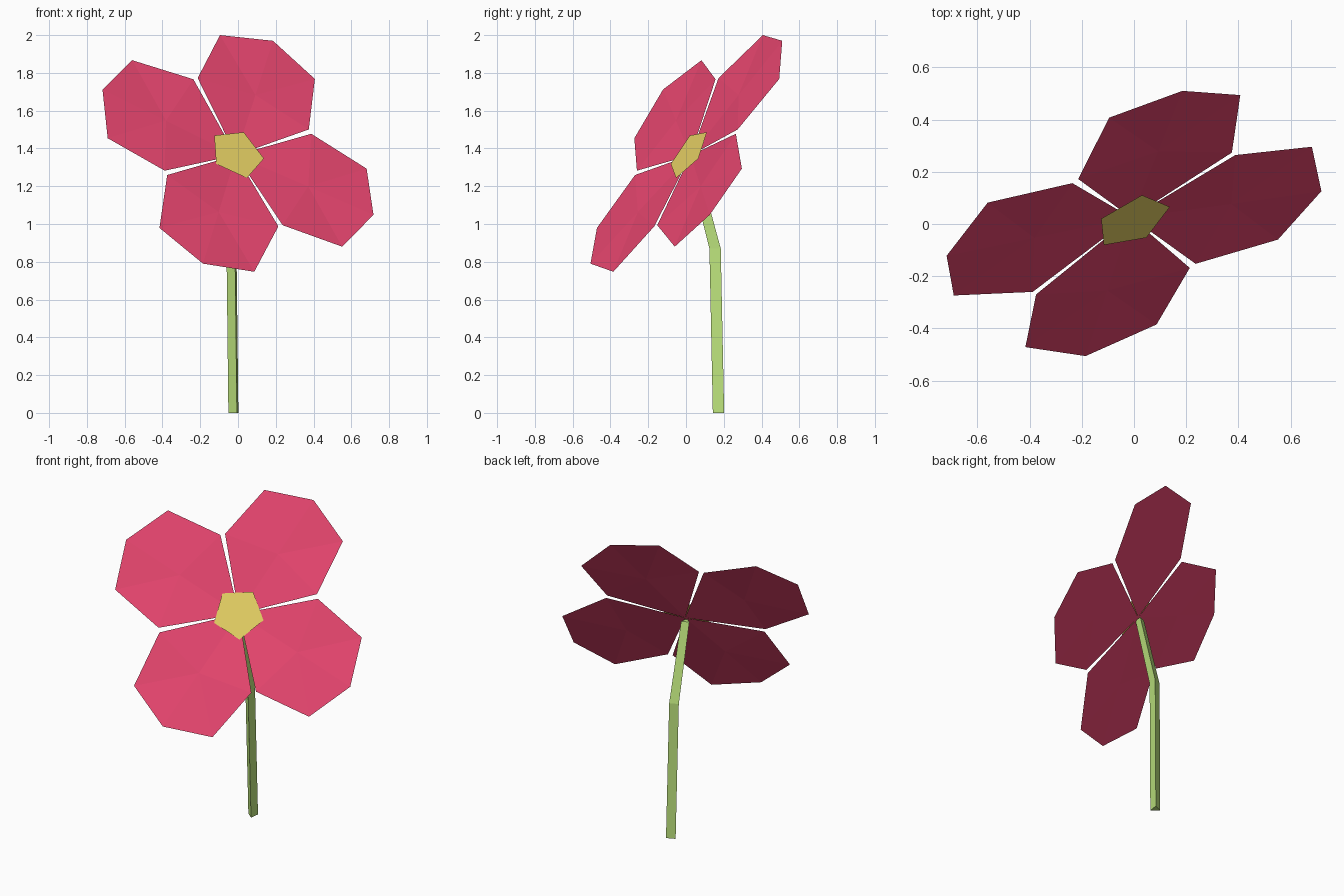
import bpy
import math
from mathutils import Matrix, Vector

if "Cube" in bpy.data.objects:
    bpy.data.objects.remove(bpy.data.objects["Cube"])


def material(name, rgb):
    m = bpy.data.materials.new(name)
    m.diffuse_color = (*rgb, 1)
    m.use_nodes = True
    m.node_tree.nodes["Principled BSDF"].inputs["Base Color"].default_value = m.diffuse_color
    return m


PINK = material("petal pink", (0.815, 0.062, 0.162))
YELLOW = material("centre yellow", (0.79, 0.63, 0.127))
GREEN = material("stem green", (0.505, 0.77, 0.205))


def make(name, verts, faces, mat):
    me = bpy.data.meshes.new(name)
    me.from_pydata([tuple(v) for v in verts], [], faces)
    me.materials.append(mat)
    ob = bpy.data.objects.new(name, me)
    bpy.context.collection.objects.link(ob)
    return ob


# Tilted frame of the blossom: u points along the upper petal, n out of its face
n = Vector((0.377, -0.757, 0.533)).normalized()
u = Vector((0.2315, 0.6345, 0.737))
u = (u - n * u.dot(n)).normalized()
v = n.cross(u)
origin = Vector((0, 0.002, 1.38))
frame = Matrix((u, v, n)).transposed()


def place(p, turn=0.0):
    return origin + frame @ (Matrix.Rotation(turn, 3, 'Z') @ Vector(p))


# Petals: one nearly flat hexagon, turned four times
PETAL = [(0, 0, -0.03), (0.348, -0.328, 0), (0.692, -0.28, -0.012), (0.80, 0, 0),
         (0.692, 0.28, -0.012), (0.348, 0.328, 0), (0.42, 0, -0.013)]
for i in range(4):
    make(f"petal_{i + 1}", [place(p, i * math.pi / 2) for p in PETAL],
         [(k, (k + 1) % 6, 6) for k in range(6)], PINK)

# Flower centre: flat pentagon lying on the petals
ring = [(math.cos(k * math.tau / 5), math.sin(k * math.tau / 5)) for k in range(5)]
make("flower_centre", [place((0.154 * c, 0.154 * s, -0.014)) for c, s in ring],
     [(0, 1, 2, 3, 4)], YELLOW)

# Stem: bent three-sided rod
SECTION = [(-0.033, 0.005), (0.012, -0.032), (0.02, 0.028)]
PATH = [(-0.018, 0.174, 0, 1), (-0.028, 0.156, 0.87, 1), (-0.02, 0.03, 1.35, 0.85)]
stem = [(x + a * s, y + b * s, z) for x, y, z, s in PATH for a, b in SECTION]
sides = [(r * 3 + k, r * 3 + (k + 1) % 3, r * 3 + 3 + (k + 1) % 3, r * 3 + 3 + k)
         for r in range(2) for k in range(3)]
make("stem", stem, sides + [(2, 1, 0), (6, 7, 8)], GREEN)
